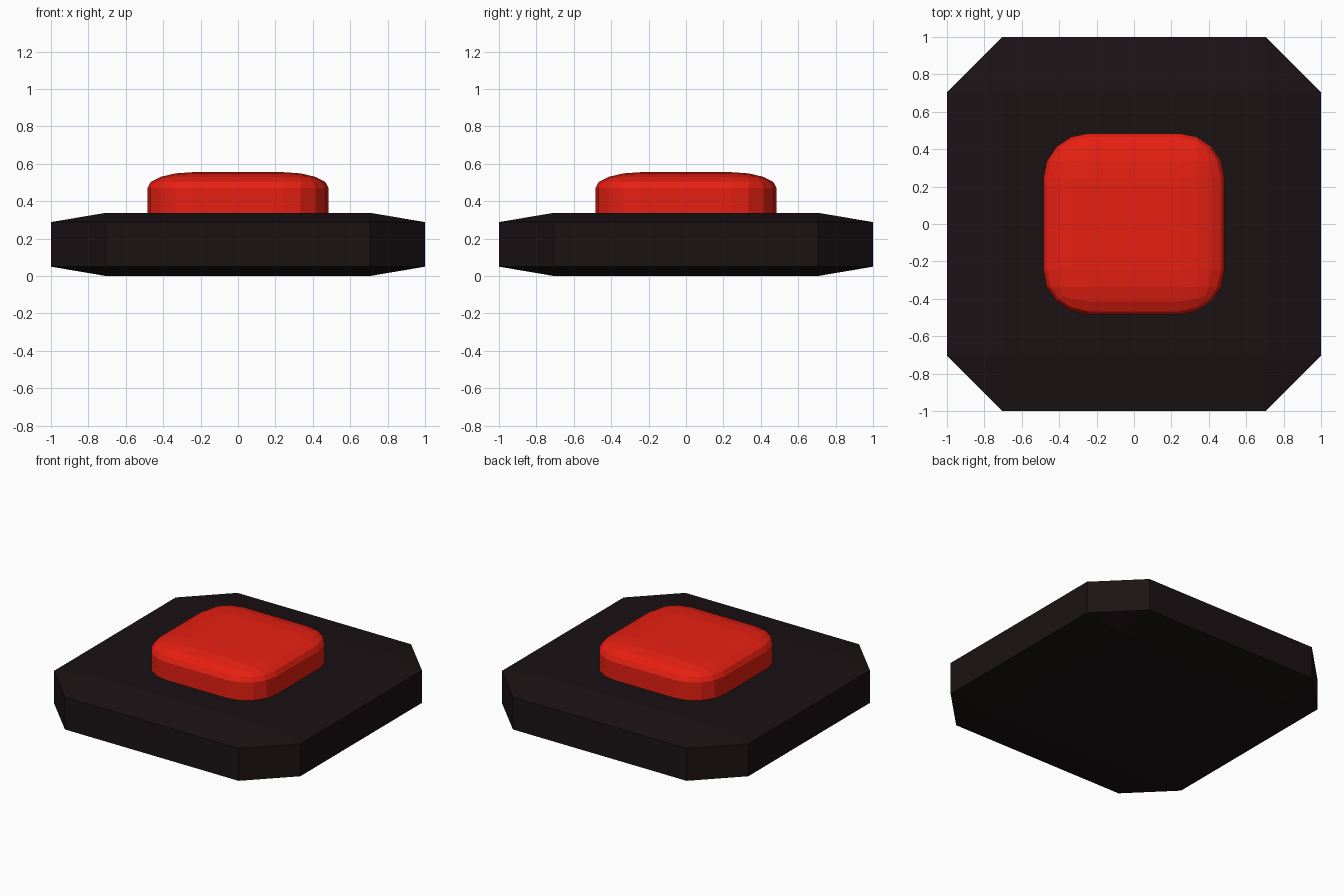
import bpy
import bmesh
from mathutils import Matrix

if "Cube" in bpy.data.objects:
    bpy.data.objects.remove(bpy.data.objects["Cube"])


def bevelled_box(name, half_xy, z_low, z_high, ratio, segments, color):
    """Cube bevelled evenly, then squashed to size so the bevel flattens with it."""
    bm = bmesh.new()
    bmesh.ops.create_cube(bm, size=2)
    bmesh.ops.bevel(bm, geom=bm.edges[:], offset=ratio, offset_type='OFFSET',
                    segments=segments, profile=0.5, affect='EDGES')
    half_z = (z_high - z_low) / 2
    bm.transform(Matrix.Translation((0, 0, z_low + half_z))
                 @ Matrix.Diagonal((half_xy, half_xy, half_z, 1)))
    mesh = bpy.data.meshes.new(name)
    bm.to_mesh(mesh)
    bm.free()
    mat = bpy.data.materials.new(name + "_colour")
    mat.diffuse_color = color
    mat.use_nodes = True
    mat.node_tree.nodes["Principled BSDF"].inputs["Base Color"].default_value = mat.diffuse_color
    mesh.materials.append(mat)
    obj = bpy.data.objects.new(name, mesh)
    bpy.context.collection.objects.link(obj)
    return obj


# Dark chamfered plate
bevelled_box("base", 1.0, 0.0, 0.338, 0.295, 1, (0.011, 0.006, 0.007, 1))

# Rounded red push button, sunk into the plate
bevelled_box("button", 0.485, 0.215, 0.555, 0.5, 4, (0.8, 0.014, 0.006, 1))
